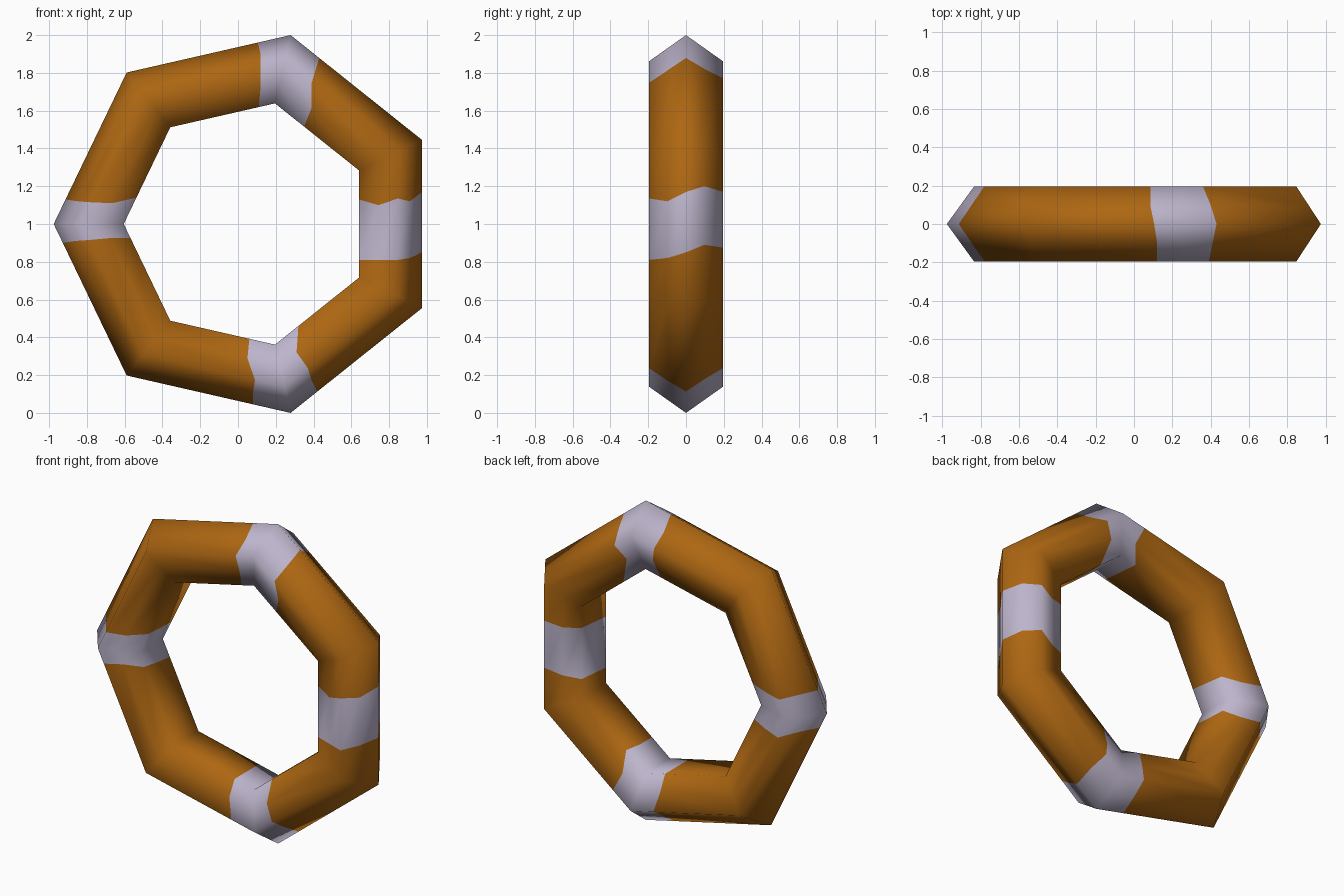
import bpy, math
from mathutils import Vector

if "Cube" in bpy.data.objects:
    bpy.data.objects.remove(bpy.data.objects["Cube"])

SIDES, PROFILE = 7, 5          # heptagonal ring, pentagonal tube
CX, CZ = 0.05, 1.0
R_MAJOR, R_MINOR = 0.8208, 0.205


def material(name, rgb):
    m = bpy.data.materials.new(name)
    m.diffuse_color = (*rgb, 1)
    m.use_nodes = True
    m.node_tree.nodes["Principled BSDF"].inputs["Base Color"].default_value = m.diffuse_color
    return m


orange = material("burnt orange", (0.42, 0.135, 0.006))
lilac = material("pale lilac grey", (0.51, 0.46, 0.60))


def corner(i, j):
    """Point and smooth normal at ring corner i, profile corner j."""
    a = math.pi - 2 * math.pi * i / SIDES
    p = 2 * math.pi * j / PROFILE
    out = Vector((math.cos(a), 0, math.sin(a)))
    n = out * math.cos(p) + Vector((0, -1, 0)) * math.sin(p)
    return Vector((CX, 0, CZ)) + out * R_MAJOR + n * R_MINOR, n


def rail(i, k):
    """Point on the profile in half-side steps: even k corner, odd k middle."""
    p0, n0 = corner(i, k // 2)
    if k % 2 == 0:
        return p0, n0
    p1, n1 = corner(i, k // 2 + 1)
    return (p0 + p1) / 2, (n0 + n1).normalized()


# Band edges: (ring side, axis, coordinate around the profile:
# outer, front outer, front inner, back inner, back outer with middles)
X, Z = 0, 2
cuts = {
    0: [(Z, [1.13, 1.12, 1.115, 1.11, 1.14, 1.13, 1.12, 1.11, 1.11, 1.12])],
    1: [(X, [.105, .12, .12, .12, .11, .10, .09, .12, .085, .085])],
    2: [(X, [.43, .41, .39, .39, .35, .35, .35, .30, .36, .40])],
    3: [(Z, [1.17, 1.12, 1.135, 1.10, 1.13, 1.14, 1.15, 1.14, 1.17, 1.20]),
        (Z, [.85, .82, .81, .81, .81, .82, .83, .84, .875, .89])],
    4: [(X, [.42, .39, .37, .31, .32, .32, .33, .33, .37, .40])],
    5: [(X, [.08, .08, .09, .05, .06, .06, .06, .07, .09, .08])],
    6: [(Z, [.90, .91, .915, .925, .925, .91, .90, .88, .87, .89])],
}

# Lengthwise stations; the colour toggles at each band edge
K = PROFILE * 2
verts, normals, ring_mats = [], [], []
banded = 1
for i in range(SIDES):
    ends = [(rail(i, k), rail(i + 1, k)) for k in range(K)]
    for cut in [None] + cuts[i]:
        for k, ((p0, n0), (p1, n1)) in enumerate(ends):
            t = 0.0
            if cut:
                ax, vals = cut
                t = (vals[k] - p0[ax]) / (p1[ax] - p0[ax])
            verts.append(p0.lerp(p1, t))
            normals.append(n0.lerp(n1, t).normalized())
        if cut:
            banded = 1 - banded
        ring_mats.append(banded)

# Closed tube surface
S = len(ring_mats)
faces, mats = [], []
for s in range(S):
    a, b = s * K, (s + 1) % S * K
    for k in range(K):
        l = (k + 1) % K
        faces.append((a + k, a + l, b + l, b + k))
        mats.append(ring_mats[s])

# Make the faces point outwards
f = faces[0]
n = (verts[f[1]] - verts[f[0]]).cross(verts[f[2]] - verts[f[0]])
if n.dot(normals[f[0]]) < 0:
    faces = [q[::-1] for q in faces]

me = bpy.data.meshes.new("banded_ring")
me.from_pydata([v[:] for v in verts], [], faces)
me.materials.append(orange)
me.materials.append(lilac)
for poly, m in zip(me.polygons, mats):
    poly.material_index = m
    poly.use_smooth = True
me.update()
# Keep the broad smooth shading of the coarse ring across the band cuts
me.normals_split_custom_set_from_vertices([v[:] for v in normals])

ring = bpy.data.objects.new("banded_ring", me)
bpy.context.collection.objects.link(ring)
